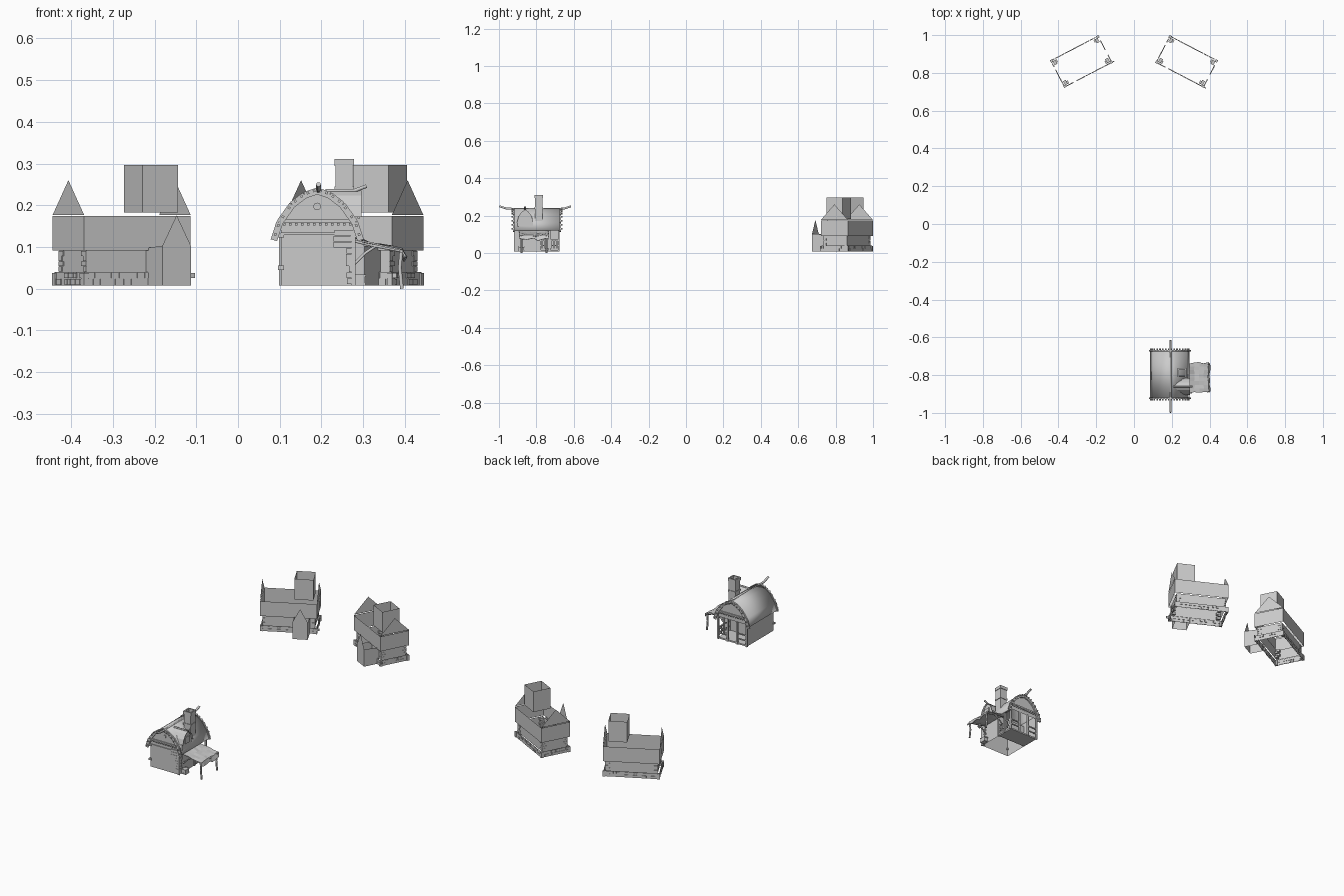
import bpy, bmesh, math, random
from mathutils import Matrix, Vector

if "Cube" in bpy.data.objects:
    bpy.data.objects.remove(bpy.data.objects["Cube"])

random.seed(4)
Z0 = 0.008


def finish(bm, name, solid=0, smooth=False):
    me = bpy.data.meshes.new(name)
    bm.to_mesh(me)
    bm.free()
    ob = bpy.data.objects.new(name, me)
    bpy.context.collection.objects.link(ob)
    if solid:
        m = ob.modifiers.new("thickness", 'SOLIDIFY')
        m.thickness, m.offset = solid, -1
    if smooth:
        for p in me.polygons:
            p.use_smooth = True
    return ob


def face(bm, pts):
    return bm.faces.new([bm.verts.new(p) for p in pts])


def box(bm, c, s, rot=None):
    m = Matrix.Translation(c) @ (rot or Matrix()) @ Matrix.Diagonal((*s, 1))
    bmesh.ops.create_cube(bm, size=1, matrix=m)


def walls(bm, hu, hv, z0, z1, cu=0, cv=0):
    """Four upright sheets, open above and below."""
    c = [(cu - hu, cv - hv), (cu + hu, cv - hv), (cu + hu, cv + hv), (cu - hu, cv + hv)]
    lo = [bm.verts.new((x, y, z0)) for x, y in c]
    hi = [bm.verts.new((x, y, z1)) for x, y in c]
    for i in range(4):
        j = (i + 1) % 4
        bm.faces.new((lo[i], lo[j], hi[j], hi[i]))


def tube(name, pts, r, r2=None):
    cu = bpy.data.curves.new(name, 'CURVE')
    cu.dimensions, cu.bevel_depth, cu.bevel_resolution = '3D', r, 1
    cu.use_fill_caps = True
    sp = cu.splines.new('POLY')
    sp.points.add(len(pts) - 1)
    for i, p in enumerate(pts):
        sp.points[i].co = (*p, 1)
        sp.points[i].radius = 1 + ((r2 or r) / r - 1) * i / (len(pts) - 1)
    ob = bpy.data.objects.new(name, cu)
    bpy.context.collection.objects.link(ob)
    return ob


# ---------- Stone house, built once in local space ----------
HU, HV = 0.144, 0.0815
parts = []

bm = bmesh.new()
walls(bm, HU - .003, HV - .003, Z0, .04)
walls(bm, HU - .0125, HV - .0125, .035, .095)
walls(bm, HU, HV, .092, .174)
parts.append(finish(bm, "house_walls"))

bm = bmesh.new()
for s in (-1, 1):
    face(bm, [(s * HU, -HV, .177), (s * HU, HV, .177), (s * HU, 0, .26)])
parts.append(finish(bm, "house_gables"))

bm = bmesh.new()
walls(bm, .048, .048, .183, .297, .0745, -.01)
parts.append(finish(bm, "roof_tower"))

# Gabled entrance bay
bm = bmesh.new()
a, b, v, w = .03, .107, -.154, -.069
face(bm, [(a, w, Z0), (a, v, Z0), (a, v, .103), (a, w, .097)])
face(bm, [(a, v, Z0), (b, v, Z0), (b, v, .103), ((a + b) / 2, v, .176), (a, v, .103)])
face(bm, [(b, v, Z0), (b, w, Z0), (b, w, .097), (b, v, .103)])
parts.append(finish(bm, "entrance_bay"))

# Stones around the plinth and stacked corner stones
bm = bmesh.new()
for hx, hy, along in ((HU, HV, 0), (HU, HV, 1)):
    half = (hx, hy)[along]
    for s in (-1, 1):
        for z, h in ((.016, .014), (.031, .012)):
            t = -half + .008
            while t < half - .012:
                l = random.uniform(.014, .026)
                if random.random() < .65:
                    cx = t + l / 2
                    c = (cx, s * (hy - .003), z) if along == 0 else (s * (hx - .003), cx, z)
                    sz = (l * .85, .005, h) if along == 0 else (.005, l * .85, h)
                    box(bm, c, sz)
                t += l
for sx in (-1, 1):
    for sy in (-1, 1):
        box(bm, (sx * (HU - .006), sy * (HV - .006), .023), (.014, .014, .03))
        for i in range(4):
            l = (.024, .016)[i % 2]
            k = (.016, .024)[i % 2]
            box(bm, (sx * (HU - .01 - l / 2), sy * (HV - .01 - k / 2), .047 + i * .0125),
                (l, k, .0115))
parts.append(finish(bm, "house_stones"))

# Arched windows on all four sides
bm = bmesh.new()


def window(u, side, along):
    shape = [(-.009, .115), (.009, .115), (.009, .143), (.005, .151), (0, .154), (-.005, .151), (-.009, .143)]
    if along == 0:
        face(bm, [(u + x, side * (HV + .001), z) for x, z in shape])
    else:
        face(bm, [(side * (HU + .001), u + x, z) for x, z in shape])


for s in (-1, 1):
    for u in (-.095, 0, .095):
        window(u, s, 0)
    window(0, s, 1)
parts.append(finish(bm, "house_windows"))

for side, deg in ((-1, 27.5), (1, -27.5)):
    M = Matrix.Translation((side * .279, .86, 0)) @ Matrix.Rotation(math.radians(deg), 4, 'Z')
    for p in parts:
        o = p if side < 0 else p.copy()
        if side > 0:
            bpy.context.collection.objects.link(o)
        o.matrix_world = M

# ---------- Workshop barn ----------
CX = .19
half = [(.104, .122), (.09, .165), (.06, .207), (.03, .23)]
prof = [(-x, z) for x, z in half] + [(0, .24)] + half[::-1]

# Curved roof
bm = bmesh.new()
rows = [[bm.verts.new((CX + x, y, z)) for x, z in prof] for y in (-.922, -.672)]
for i in range(len(prof) - 1):
    bm.faces.new((rows[0][i], rows[0][i + 1], rows[1][i + 1], rows[1][i]))
bmesh.ops.recalc_face_normals(bm, faces=bm.faces)
if sum((f.normal.z for f in bm.faces)) < 0:
    bmesh.ops.reverse_faces(bm, faces=bm.faces)
finish(bm, "barn_roof", .008, True)

# Bargeboards and pegs following the roof curve at both ends
bm = bmesh.new()
for y, s in ((-.922, -1), (-.672, 1)):
    for (x0, z0), (x1, z1) in zip(prof, prof[1:]):
        d = Vector((x1 - x0, 0, z1 - z0))
        rot = Matrix.Rotation(-math.atan2(d.z, d.x), 4, 'Y')
        c = Vector((CX + (x0 + x1) / 2, y, (z0 + z1) / 2 - .006))
        box(bm, c, (d.length, .008, .016), rot)
        for t in (.25, .75):
            box(bm, (CX + x0 + d.x * t, y + s * .006, z0 + d.z * t - .003), (.006, .012, .006), rot)
finish(bm, "bargeboards")

# Walls: front, left, part of the right, upper back gable
X0, X1, YF, YB = CX - .087, CX + .087, -.914, -.68
top = [(.087, .16), (.058, .2), (.03, .222), (0, .232), (-.03, .222), (-.058, .2), (-.087, .16)]
bm = bmesh.new()
face(bm, [(X0, YF, Z0), (X1, YF, Z0)] + [(CX + x, YF, z) for x, z in top])
face(bm, [(X0, YB, .13), (X1, YB, .13)] + [(CX + x, YB, z) for x, z in top])
face(bm, [(X0, YB, Z0), (X0, YF, Z0), (X0, YF, .16), (X0, YB, .16)])
face(bm, [(X1, YF, Z0), (X1, -.78, Z0), (X1, -.78, .16), (X1, YF, .16)])
face(bm, [(X0, -.78, Z0), (X1, -.78, Z0), (X1, -.78, .13), (X0, -.78, .13)])
finish(bm, "barn_walls")

# Beams, posts, railings and back porch deck
bm = bmesh.new()
for y in (YF - .002, YB + .002):
    box(bm, (CX, y, .162), (.178, .008, .008))
    for i in range(12):
        box(bm, (X0 + .008 + i * .0144, y, .154), (.006, .01, .006))
box(bm, (CX, YF - .002, .132), (.176, .005, .006))
box(bm, (CX, -.73, .012), (.172, .1, .008))
for x in (X0, CX - .03, CX + .03, X1):
    box(bm, (x, YB, .07), (.009, .009, .125))
for y in (-.73, -.78, YF):
    box(bm, (X1, y, .07), (.009, .009, .125))
for z in (.04, .068):
    box(bm, (CX - .058, YB, z), (.056, .005, .006))
    box(bm, (CX + .058, YB, z), (.056, .005, .006))
    box(bm, (X1, -.73, z), (.005, .1, .006))
for i in range(6):
    box(bm, (X1, -.77 + i * .016, .05), (.004, .004, .05))
box(bm, (X1, -.73, .128), (.008, .1, .01))
for x, z in ((X0, .05), (X0, .128), (X1, .128)):
    box(bm, (x, YF, z), (.014, .012, .01))
finish(bm, "timber_frame")

# Rough stone facing on the front right corner
bm = bmesh.new()
for i in range(9):
    z = .018 + i * .0145
    l = random.uniform(.012, .022) + (.03 if i > 5 else 0)
    box(bm, (X1 - l / 2 + .003, YF, z), (l, .01, .0135))
    box(bm, (X1, YF + .012, z), (.008, random.uniform(.02, .035), .0135))
finish(bm, "corner_stones")

# Round gable window
bm = bmesh.new()
bmesh.ops.create_cone(bm, cap_ends=True, segments=16, radius1=.009, radius2=.009, depth=.006,
                      matrix=Matrix.Translation((CX, YF - .002, .197)) @ Matrix.Rotation(math.pi / 2, 4, 'X'))
finish(bm, "round_window")

# Ridge pole with upturned ends
tube("ridge_pole", [(CX + .003, -.998, .25), (CX + .003, -.96, .238), (CX + .003, -.9, .235),
                    (CX + .003, -.69, .235), (CX + .003, -.65, .238), (CX + .003, -.615, .25)], .006)

# Hollow chimney with rim
bm = bmesh.new()
walls(bm, .0205, .0205, .17, .297, .2545, -.787)
finish(bm, "chimney", .007)
bm = bmesh.new()
walls(bm, .0235, .0235, .294, .311, .2545, -.787)
walls(bm, .0235, .0235, .235, .245, .2545, -.787)
finish(bm, "chimney_rim", .01)

# Dormer facing right, with roof, front wall and pole
DY = -.86
bm = bmesh.new()
arch = [(-.046, .172), (-.038, .2), (-.02, .223), (0, .235), (.02, .223), (.038, .2), (.046, .172)]
back = [.27, .252, .228, .2, .228, .252, .27]
fr = [bm.verts.new((.296, DY + y, z)) for y, z in arch]
bk = [bm.verts.new((x, DY + y, z)) for (y, z), x in zip(arch, back)]
for i in range(6):
    bm.faces.new((fr[i], fr[i + 1], bk[i + 1], bk[i]))
face(bm, [(.288, DY + y * .92, z - .003) for y, z in arch] + [(.288, DY + .042, .14), (.288, DY - .042, .14)])
finish(bm, "dormer")
bm = bmesh.new()
box(bm, (.29, DY, .186), (.006, .034, .036))
finish(bm, "dormer_window")
tube("dormer_pole", [(.21, DY, .234), (.28, DY, .235), (.308, DY, .246)], .005)

# Ragged lean-to roof
bm = bmesh.new()
slope = [(.272, .123), (.295, .119), (.32, .11), (.345, .106), (.37, .102), (.392, .097), (.403, .08)]
grid = []
for j in range(9):
    y = -.89 + j * .155 / 8
    grid.append([bm.verts.new((x + random.uniform(-.003, .003) * (i > 0),
                               y + (random.uniform(-.004, .004) if j in (0, 8) else 0),
                               z + random.uniform(-.003, .002) - (.012 * random.random() if i == 6 else 0)))
                 for i, (x, z) in enumerate(slope)])
for j in range(8):
    for i in range(6):
        bm.faces.new((grid[j][i], grid[j][i + 1], grid[j + 1][i + 1], grid[j + 1][i]))
finish(bm, "lean_to_roof", .004)

# Lean-to posts, rails and brackets
for y in (-.88, -.745):
    tube("lean_to_post", [(.392, y, .095), (.388, y, .05), (.393, y, 0)], .005)
    tube("lean_to_rafter", [(.275, y, .115), (.33, y, .102), (.395, y, .09)], .004)
    tube("lean_to_bracket", [(.28, y, .06), (.305, y, .085), (.33, y, .102)], .004)
tube("lean_to_rail", [(.391, -.892, .09), (.391, -.733, .09)], .004)

# Crate beside the wall
bm = bmesh.new()
box(bm, (.293, -.88, .02), (.024, .03, .026))
for y in (-.895, -.865):
    box(bm, (.293, y, .032), (.027, .004, .005))
    box(bm, (.293, y, .011), (.027, .004, .005))
finish(bm, "crate")
